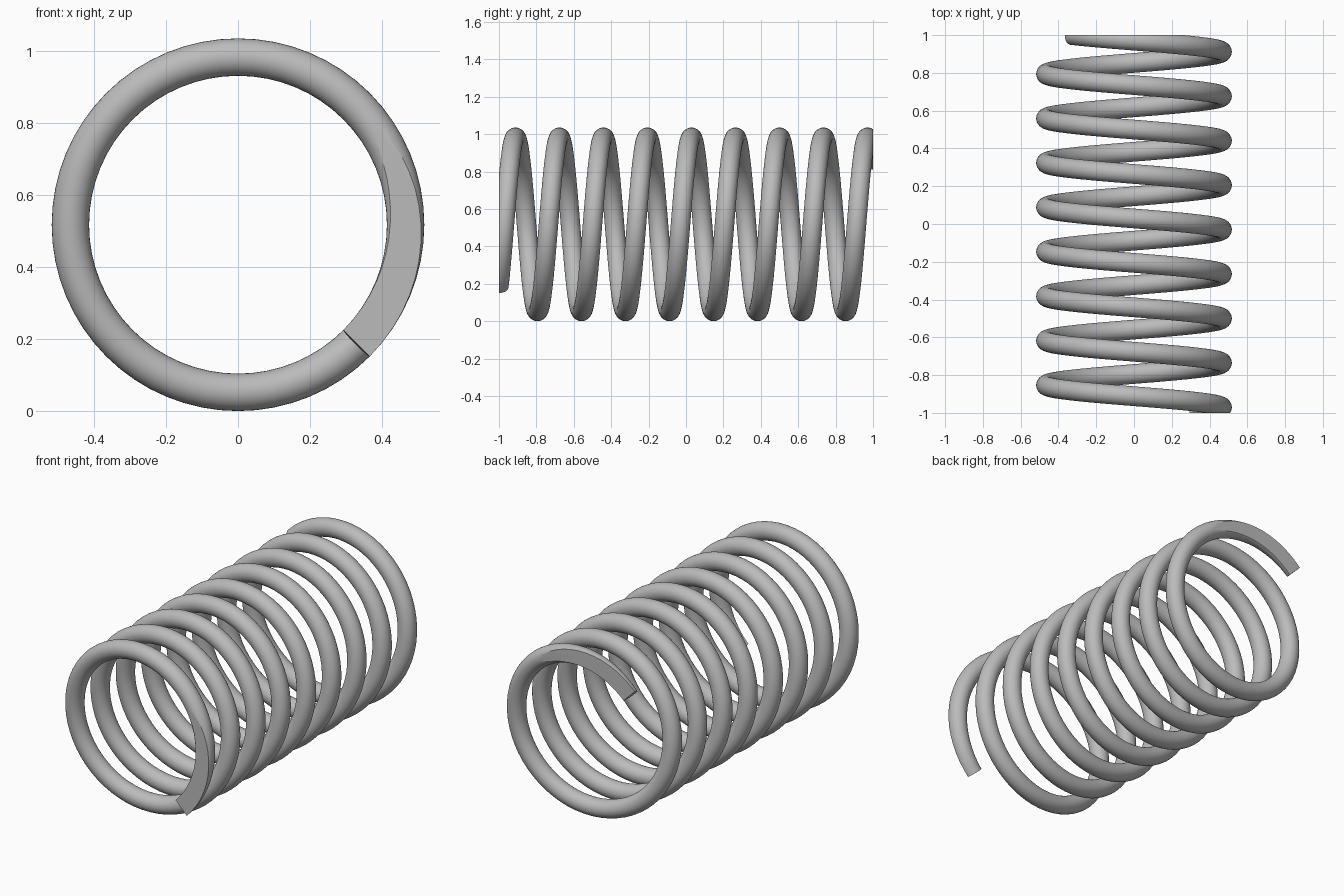
import bpy
import bmesh
from math import pi, tau, atan2, radians
from mathutils import Matrix, Vector

cube = bpy.data.objects.get("Cube")
if cube:
    bpy.data.objects.remove(cube)

COIL_RADIUS = 0.466
WIRE_RADIUS = 0.052
TURNS = 8.5
LENGTH = 2.0
STEPS_PER_TURN = 64
WIRE_SIDES = 32
START_ANGLE = -pi / 4

steel = bpy.data.materials.new("grey steel")
steel.use_nodes = True
steel.diffuse_color = (0.5, 0.5, 0.5, 1)
steel.node_tree.nodes["Principled BSDF"].inputs["Base Color"].default_value = (0.5, 0.5, 0.5, 1)

bm = bmesh.new()

# Wire cross-section, square to the helix, placed at the front end
steps = int(TURNS * STEPS_PER_TURN)
lead = atan2(LENGTH / TURNS, tau * COIL_RADIUS)
place = (Matrix.Translation((0, -LENGTH / 2, 0))
         @ Matrix.Rotation(-START_ANGLE, 4, "Y")
         @ Matrix.Translation((COIL_RADIUS, 0, 0))
         @ Matrix.Rotation(-lead, 4, "X"))
bmesh.ops.create_circle(bm, segments=WIRE_SIDES, radius=WIRE_RADIUS, matrix=place)

# Sweep the section along the helix
bmesh.ops.spin(bm, geom=bm.verts[:] + bm.edges[:], cent=(0, 0, 0), axis=(0, -1, 0),
               dvec=(0, LENGTH / steps, 0), angle=TURNS * tau, steps=steps)
bmesh.ops.holes_fill(bm, edges=[e for e in bm.edges if e.is_boundary], sides=0)

# Grind both ends flat
for side in (-1, 1):
    bmesh.ops.bisect_plane(bm, geom=bm.verts[:] + bm.edges[:] + bm.faces[:], dist=1e-5,
                           plane_co=Vector((0, side * LENGTH / 2, 0)),
                           plane_no=Vector((0, side, 0)), clear_outer=True)
    bmesh.ops.holes_fill(bm, edges=[e for e in bm.edges if e.is_boundary], sides=0)

# Rest the coil on the ground
bmesh.ops.recalc_face_normals(bm, faces=bm.faces[:])
bmesh.ops.translate(bm, verts=bm.verts[:], vec=(0, 0, COIL_RADIUS + WIRE_RADIUS))

mesh = bpy.data.meshes.new("coil_spring")
bm.to_mesh(mesh)
bm.free()
mesh.materials.append(steel)
spring = bpy.data.objects.new("coil_spring", mesh)
bpy.context.collection.objects.link(spring)
bpy.ops.object.select_all(action="DESELECT")
spring.select_set(True)
bpy.context.view_layer.objects.active = spring
bpy.ops.object.shade_smooth_by_angle(angle=radians(20))
